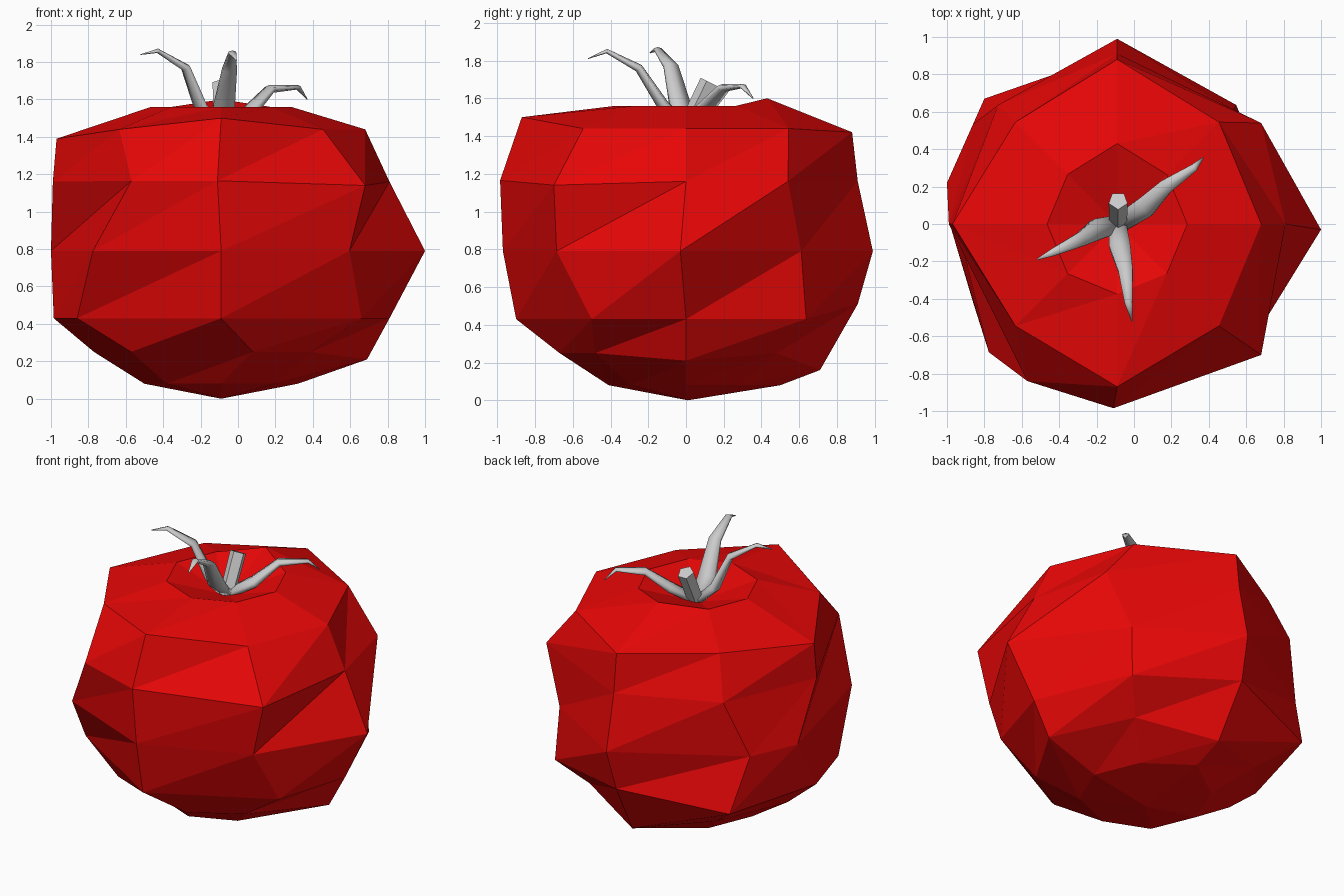
import bpy, bmesh, math
from mathutils import Vector

if "Cube" in bpy.data.objects:
    bpy.data.objects.remove(bpy.data.objects["Cube"])

CX = -0.09  # axis of the fruit


def finish(bm, name, smooth=False):
    bmesh.ops.recalc_face_normals(bm, faces=bm.faces)
    me = bpy.data.meshes.new(name)
    bm.to_mesh(me)
    bm.free()
    for p in me.polygons:
        p.use_smooth = smooth
    ob = bpy.data.objects.new(name, me)
    bpy.context.collection.objects.link(ob)
    return ob


def skin(bm, rings, split=False):
    n = len(rings[0])
    for a, b in zip(rings, rings[1:]):
        for i in range(n):
            j = (i + 1) % n
            if split:  # fixed diagonal for the bent quads
                bm.faces.new((a[j], b[j], b[i]))
                bm.faces.new((a[j], b[i], a[i]))
            else:
                bm.faces.new((a[i], a[j], b[j], b[i]))


def fan(bm, ring, point):
    tip = bm.verts.new(point)
    for i in range(len(ring)):
        bm.faces.new((ring[i], ring[(i + 1) % len(ring)], tip))


# Fruit: eight-sided rings (z, radius), top rim to bottom
PROFILE = [(1.56, 0.375), (1.44, 0.77), (1.16, 0.90), (0.79, 0.97),
           (0.43, 0.90), (0.25, 0.68), (0.08, 0.41)]
# Vertices pulled out of the regular shape; spokes run anticlockwise from +x
PULLED = {
    (0, 2): (-0.09, 0.43, 1.60),
    (1, 2): (-0.09, 0.88, 1.42), (1, 4): (-0.97, 0.00, 1.39), (1, 6): (-0.09, -0.87, 1.50),
    (2, 1): (0.68, 0.54, 1.16), (2, 2): (-0.09, 0.91, 1.16), (2, 4): (-0.99, 0.00, 1.16),
    (2, 5): (-0.57, -0.84, 1.165), (2, 6): (-0.11, -0.985, 1.165), (2, 7): (0.68, -0.70, 1.14),
    (3, 0): (1.00, -0.03, 0.79), (3, 1): (0.53, 0.61, 0.79), (3, 2): (-0.09, 0.99, 0.79),
    (3, 3): (-0.86, 0.535, 0.79), (3, 4): (-1.00, 0.22, 0.79),
    (4, 2): (-0.11, 0.91, 0.51), (4, 3): (-0.80, 0.67, 0.43), (4, 4): (-0.985, 0.00, 0.43),
    (4, 5): (-0.86, -0.42, 0.43), (4, 7): (0.66, -0.50, 0.43),
    (5, 0): (0.69, 0.00, 0.21), (5, 2): (-0.09, 0.71, 0.16), (5, 6): (0.08, -0.67, 0.25),
    (6, 2): (-0.09, 0.50, 0.08),
}
bm = bmesh.new()
rings = []
for r, (z, rad) in enumerate(PROFILE):
    ring = []
    for s in range(8):
        a = s * math.tau / 8
        co = (CX + rad * math.cos(a), rad * math.sin(a), z)
        ring.append(bm.verts.new(PULLED.get((r, s), co)))
    rings.append(ring)
skin(bm, rings, split=True)
fan(bm, rings[0], (CX, 0, 1.44))
fan(bm, rings[-1], (CX, 0.01, 0.0))
fruit = finish(bm, "fruit")
red = bpy.data.materials.new("red_skin")
red.diffuse_color = (0.8, 0.002, 0.002, 1)
red.use_nodes = True
red.node_tree.nodes["Principled BSDF"].inputs["Base Color"].default_value = red.diffuse_color
fruit.data.materials.append(red)


# Stalk and leaves: flattened tubes along a path
def tube(name, path, widths, thick, sides, smooth):
    bm = bmesh.new()
    pts = [Vector(p) for p in path]
    out = pts[-1] - pts[0]
    side = Vector((0, 0, 1)).cross(out).normalized()
    rings = []
    for i, w in enumerate(widths):
        t = (pts[min(i + 1, len(pts) - 1)] - pts[max(i - 1, 0)]).normalized()
        up = t.cross(side).normalized()
        rings.append([bm.verts.new(pts[i] + side * w * math.cos(a) + up * w * thick * math.sin(a))
                      for a in (k * math.tau / sides + math.pi / 2 for k in range(sides))])
    skin(bm, rings)
    for ring in (rings[0], rings[-1]):
        bm.faces.new(ring)
    return finish(bm, name, smooth)


LEAF_W = [0.055, 0.065, 0.045, 0.024, 0.004]
tube("stalk", [(-0.085, 0.0, 1.43), (-0.085, 0.125, 1.685)], [0.05, 0.053], 1.0, 5, False)
tube("leaf_right", [(-0.08, 0.0, 1.45), (0.06, 0.09, 1.535), (0.17, 0.20, 1.655),
                    (0.32, 0.30, 1.665), (0.37, 0.355, 1.60)], LEAF_W, 0.5, 6, True)
tube("leaf_left", [(-0.09, 0.0, 1.45), (-0.20, -0.03, 1.56), (-0.28, -0.08, 1.77),
                   (-0.43, -0.15, 1.86), (-0.52, -0.19, 1.84)], LEAF_W, 0.5, 6, True)
tube("leaf_front", [(-0.09, 0.0, 1.45), (-0.075, -0.12, 1.56), (-0.045, -0.25, 1.76),
                    (-0.03, -0.42, 1.85), (-0.01, -0.52, 1.81)], LEAF_W, 0.5, 6, True)
